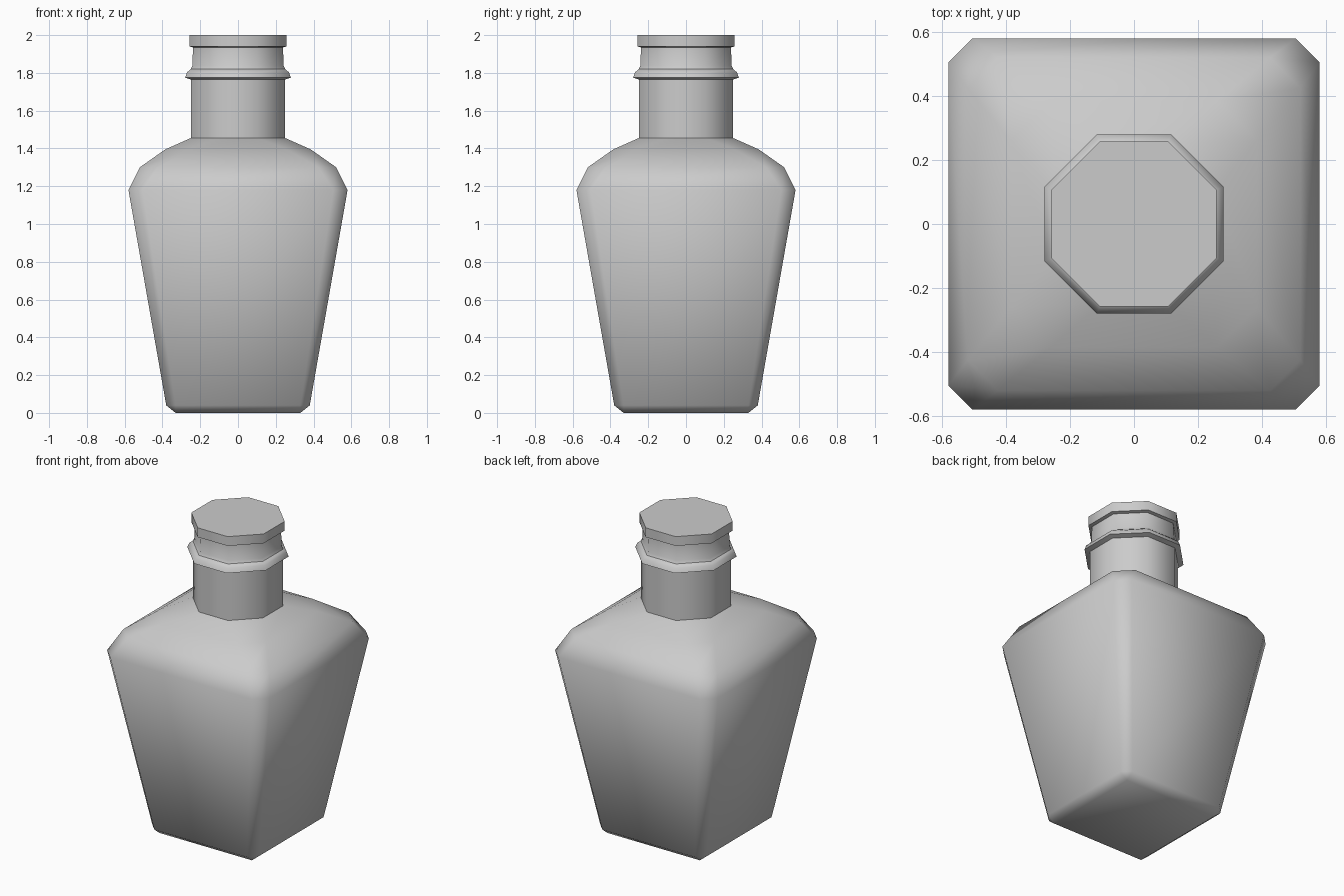
import bpy, bmesh, math

if "Cube" in bpy.data.objects:
    bpy.data.objects.remove(bpy.data.objects["Cube"])


def loft(name, rings):
    """Skin chamfered-square rings given as (half width, half flat length, z)."""
    bm = bmesh.new()
    loops = []
    for h, f, z in rings:
        pts = [(f, -h), (h, -f), (h, f), (f, h), (-f, h), (-h, f), (-h, -f), (-f, -h)]
        loops.append([bm.verts.new((x, y, z)) for x, y in pts])
    for a, b in zip(loops, loops[1:]):
        for i in range(8):
            j = (i + 1) % 8
            bm.faces.new((a[i], a[j], b[j], b[i]))
    bm.faces.new(loops[0][::-1])
    bm.faces.new(loops[-1])
    bmesh.ops.remove_doubles(bm, verts=bm.verts, dist=0.0001)
    bmesh.ops.recalc_face_normals(bm, faces=bm.faces)
    mesh = bpy.data.meshes.new(name)
    bm.to_mesh(mesh)
    bm.free()
    obj = bpy.data.objects.new(name, mesh)
    bpy.context.collection.objects.link(obj)
    bpy.ops.object.select_all(action='DESELECT')
    obj.select_set(True)
    bpy.context.view_layer.objects.active = obj
    bpy.ops.object.shade_smooth_by_angle(angle=math.radians(55))
    return obj


def octagon(profile):
    """Regular octagon rings from (half width, z) pairs."""
    k = math.tan(math.pi / 8)
    return [(h, h * k, z) for h, z in profile]


# Tapered square body with bevelled base, rounded shoulders, neck and neck ring
loft("bottle", [(0.33, 0.33, 0), (0.38, 0.33, 0.04), (0.58, 0.505, 1.18),
                (0.52, 0.425, 1.30), (0.385, 0.26, 1.395)]
     + octagon([(0.25, 1.455), (0.25, 1.765), (0.28, 1.775),
                (0.27, 1.803), (0.25, 1.82)]))

# Stopper with a narrower waist and a flat lip
loft("stopper", octagon([(0.25, 1.82), (0.242, 1.838), (0.238, 1.935),
                         (0.258, 1.94), (0.258, 2.0)]))
